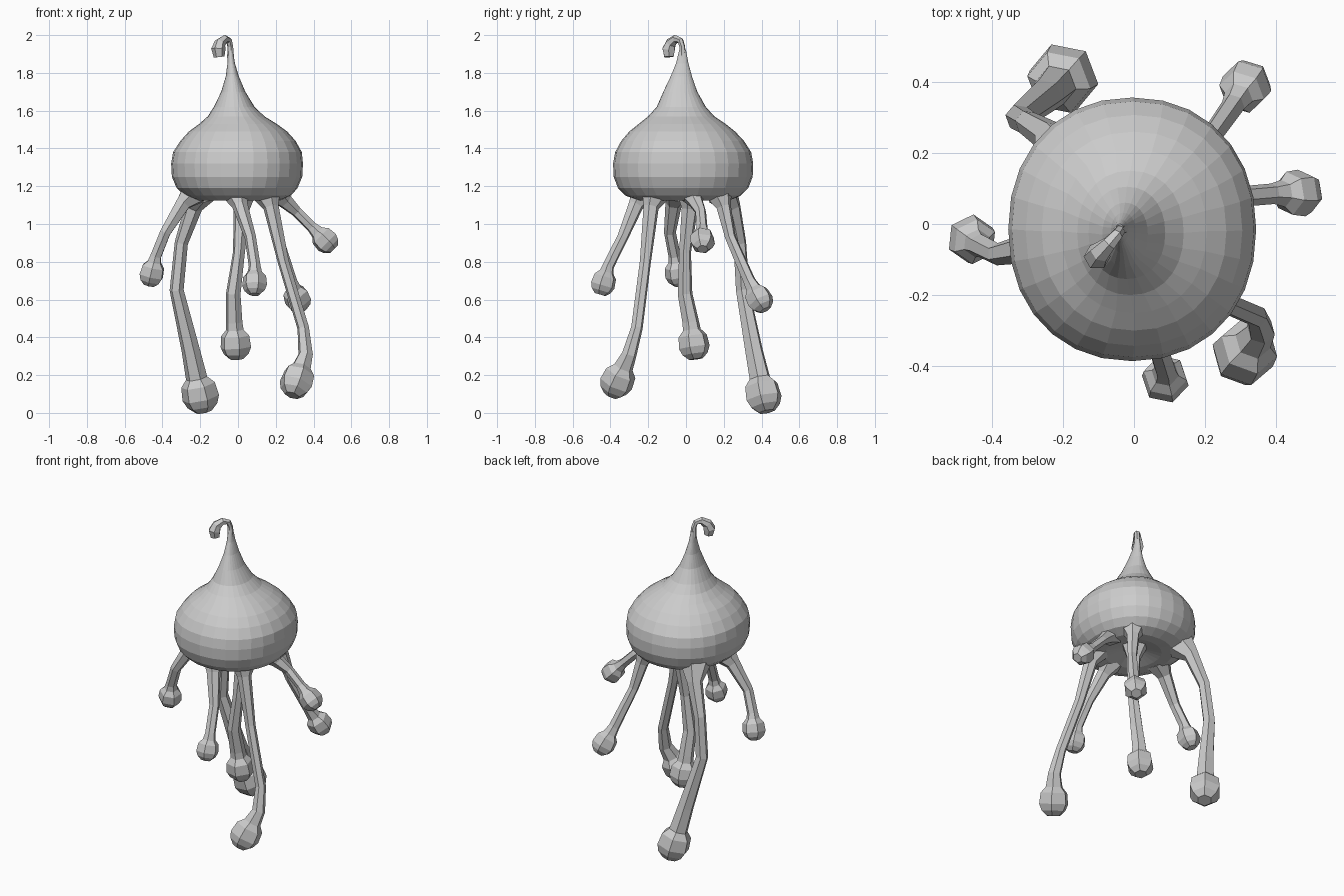
import bpy, bmesh, math
from mathutils import Vector


def loft(name, rings):
    """Skin a list of closed rings, capping both ends."""
    bm = bmesh.new()
    loops = [[bm.verts.new(p) for p in ring] for ring in rings]
    n = len(loops[0])
    for a, b in zip(loops, loops[1:]):
        for i in range(n):
            j = (i + 1) % n
            bm.faces.new((a[i], a[j], b[j], b[i]))
    bm.faces.new(loops[0])
    bm.faces.new(loops[-1])
    bmesh.ops.recalc_face_normals(bm, faces=bm.faces)
    me = bpy.data.meshes.new(name)
    bm.to_mesh(me)
    bm.free()
    ob = bpy.data.objects.new(name, me)
    bpy.context.collection.objects.link(ob)
    return ob


def tube(name, path, sides=6):
    """Faceted tube through (x, y, z, radius) points without twisting."""
    pts = [Vector(p[:3]) for p in path]
    rings, side, last = [], None, len(pts) - 1
    for k, p in enumerate(pts):
        d0 = (pts[max(k, 1)] - pts[max(k, 1) - 1]).normalized()
        d1 = (pts[min(k, last - 1) + 1] - pts[min(k, last - 1)]).normalized()
        t = (d0 + d1).normalized()
        if side is None:
            side = t.orthogonal()
        side = (side - t * side.dot(t)).normalized()
        up = t.cross(side)
        rings.append([p + path[k][3] * 1.05 * (side * math.cos(a) + up * math.sin(a))
                      for a in (2 * math.pi * i / sides for i in range(sides))])
    return loft(name, rings)


def leg(name, path, foot, r):
    """Leg flaring into the body, ending in a chunky ball foot."""
    c = Vector(foot)
    d = (c - Vector(path[-1][:3])).normalized()
    ball = [(-1.0, 0.58), (-0.6, 0.92), (0.15, 1.0), (0.6, 0.82), (0.95, 0.45)]
    return tube(name, list(path) + [(*(c + d * r * o), r * s) for o, s in ball])


# Onion-shaped body: z, centre x, centre y, radius x, radius y
profile = [
    (1.16, 0, -0.01, 0.06, 0.06), (1.13, 0, -0.01, 0.16, 0.17),
    (1.125, 0, -0.01, 0.22, 0.24), (1.15, 0, -0.015, 0.28, 0.305),
    (1.19, -0.005, -0.015, 0.32, 0.345), (1.25, -0.005, -0.015, 0.345, 0.368),
    (1.32, -0.005, -0.015, 0.349, 0.371), (1.38, -0.003, -0.015, 0.341, 0.36),
    (1.44, 0.0, -0.018, 0.305, 0.325), (1.49, 0.0, -0.02, 0.26, 0.28),
    (1.53, 0.0, -0.02, 0.205, 0.23), (1.57, -0.01, -0.025, 0.15, 0.175),
    (1.62, -0.02, -0.025, 0.108, 0.13), (1.70, -0.025, -0.03, 0.064, 0.09),
    (1.78, -0.03, -0.025, 0.035, 0.057), (1.85, -0.036, -0.02, 0.02, 0.033),
    (1.92, -0.04, -0.018, 0.012, 0.018)]
SEG = 28


def sq(v):  # slightly squared ellipse
    return math.copysign(abs(v) ** 0.93, v)


loft("body", [[(cx + rx * sq(math.cos(a)), cy + ry * sq(math.sin(a)), z)
               for a in (2 * math.pi * i / SEG for i in range(SEG))]
              for z, cx, cy, rx, ry in profile])

# Curled tip of the stem
tube("stem_curl", [(-0.039, -0.018, 1.88, 0.018), (-0.041, -0.02, 1.94, 0.015),
                   (-0.048, -0.03, 1.972, 0.016), (-0.07, -0.055, 1.98, 0.021),
                   (-0.095, -0.08, 1.958, 0.029), (-0.104, -0.092, 1.925, 0.036),
                   (-0.1, -0.09, 1.885, 0.027)])

# Dangling legs: path, foot centre, foot radius
leg("back_left_leg", [(-0.2, 0.19, 1.17, 0.085), (-0.235, 0.245, 1.09, 0.045),
                      (-0.3, 0.285, 0.9, 0.034), (-0.325, 0.3, 0.65, 0.036),
                      (-0.25, 0.36, 0.33, 0.047)], (-0.2, 0.41, 0.093), 0.095)
leg("back_right_leg", [(0.15, 0.17, 1.17, 0.075), (0.175, 0.2, 1.09, 0.038),
                       (0.21, 0.235, 0.93, 0.028), (0.28, 0.335, 0.7, 0.032)],
    (0.315, 0.39, 0.6), 0.069)
leg("right_leg", [(0.2, 0.03, 1.17, 0.07), (0.25, 0.05, 1.12, 0.04),
                  (0.31, 0.078, 1.065, 0.028), (0.39, 0.085, 0.985, 0.028)],
    (0.465, 0.087, 0.91), 0.064)
leg("front_right_leg", [(0.15, -0.16, 1.17, 0.08), (0.175, -0.185, 1.09, 0.04),
                        (0.24, -0.215, 0.8, 0.029), (0.345, -0.26, 0.45, 0.03),
                        (0.358, -0.3, 0.31, 0.038)], (0.31, -0.365, 0.165), 0.087)
leg("front_leg", [(-0.01, -0.22, 1.17, 0.075), (0.01, -0.265, 1.1, 0.04),
                  (0.065, -0.335, 0.93, 0.029), (0.088, -0.41, 0.78, 0.03)],
    (0.088, -0.438, 0.685), 0.064)
leg("left_leg", [(-0.23, -0.05, 1.17, 0.075), (-0.29, -0.065, 1.11, 0.042),
                 (-0.385, -0.085, 0.955, 0.03), (-0.435, -0.06, 0.83, 0.031)],
    (-0.457, -0.043, 0.735), 0.066)
leg("centre_leg", [(0.02, 0.03, 1.18, 0.085), (0.02, 0.02, 1.08, 0.042),
                   (0.005, -0.005, 0.85, 0.031), (-0.025, -0.005, 0.63, 0.038),
                   (-0.02, 0.025, 0.48, 0.043)], (-0.012, 0.042, 0.36), 0.08)
